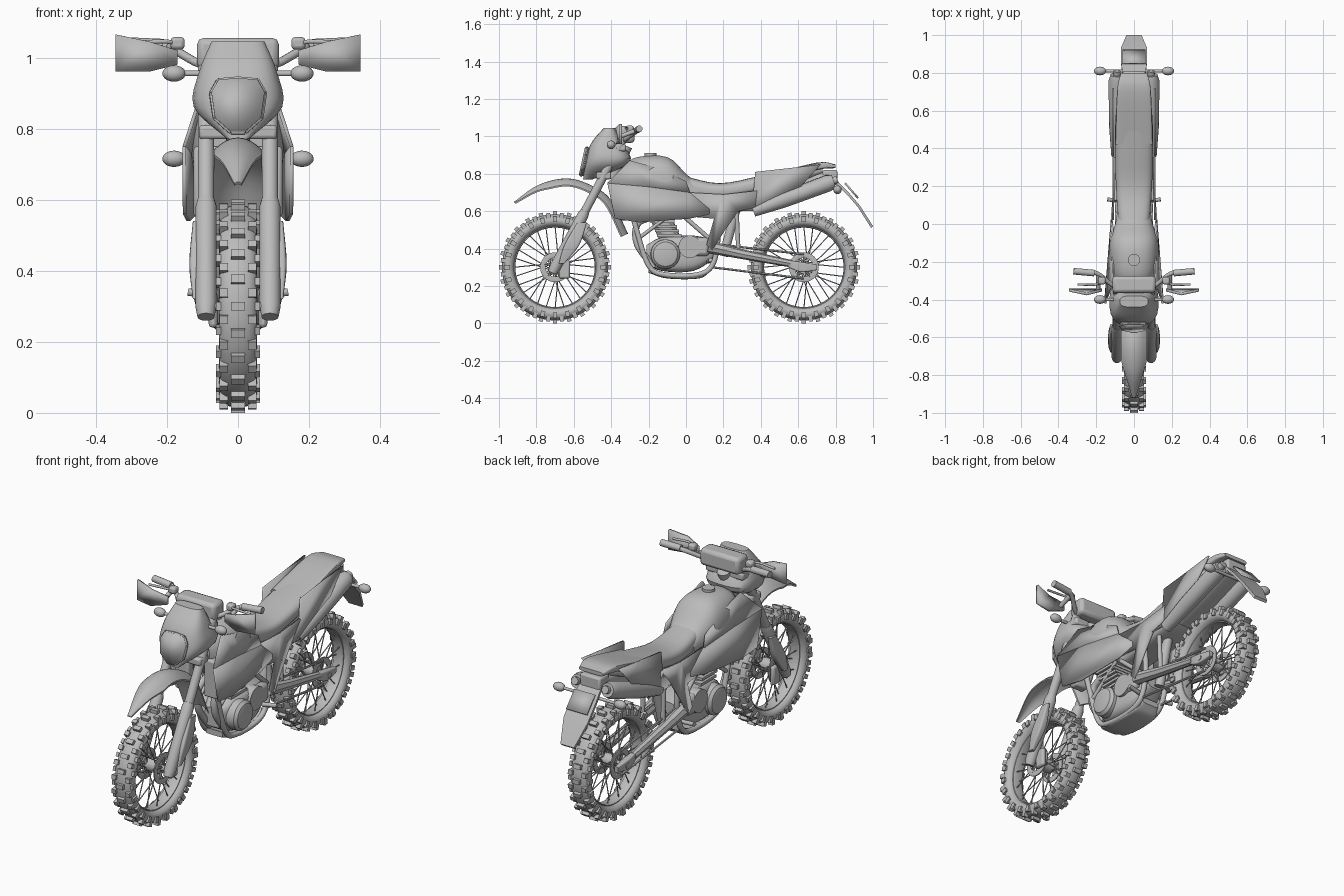
import bpy, bmesh, math
from mathutils import Vector, Quaternion, Matrix

if "Cube" in bpy.data.objects:
    bpy.data.objects.remove(bpy.data.objects["Cube"])

grey = bpy.data.materials.new("plain grey")
grey.use_nodes = True
grey.diffuse_color = (.5, .5, .5, 1)
grey.node_tree.nodes["Principled BSDF"].inputs["Base Color"].default_value = grey.diffuse_color
made = []


# Helpers: every part ends in finish()
def finish(name, bm, mirror=False, thick=0, bevel=0):
    bmesh.ops.recalc_face_normals(bm, faces=bm.faces)
    mesh = bpy.data.meshes.new(name)
    bm.to_mesh(mesh)
    bm.free()
    mesh.materials.append(grey)
    part = bpy.data.objects.new(name, mesh)
    bpy.context.collection.objects.link(part)
    if thick:
        solid = part.modifiers.new("thickness", 'SOLIDIFY')
        solid.thickness, solid.offset = thick, 0
    if bevel:
        edge = part.modifiers.new("bevel", 'BEVEL')
        edge.width, edge.segments = bevel, 2
    if mirror:
        part.modifiers.new("mirror", 'MIRROR')
    made.append(part)


def loft(name, rings, closed=False, **options):
    bm = bmesh.new()
    rows = [[bm.verts.new(point) for point in ring] for ring in rings]
    pairs = list(zip(rows, rows[1:]))
    if closed:
        pairs.append((rows[-1], rows[0]))
    else:
        bm.faces.new(rows[0])
        bm.faces.new(rows[-1])
    for low, high in pairs:
        for j in range(len(low)):
            bm.faces.new((low[j - 1], low[j], high[j], high[j - 1]))
    finish(name, bm, **options)


def curve(points, steps=5):
    # smooth path through the points, in any number of dimensions
    p = [Vector(q) for q in points]
    p = [2 * p[0] - p[1]] + p + [2 * p[-1] - p[-2]]
    path = []
    for a, b, c, d in zip(p, p[1:], p[2:], p[3:]):
        for s in range(steps):
            t = s / steps
            path.append(b + (c - a) * t / 2 + (2 * a - 5 * b + 4 * c - d) * t * t / 2
                        + (3 * b - a - 3 * c + d) * t ** 3 / 2)
    return path + [p[-2]]


def oval(count, width, height, power):
    # superellipse outline
    outline = []
    for i in range(count):
        angle = math.tau * (i + .5) / count
        c, s = math.cos(angle), math.sin(angle)
        outline.append((width * math.copysign(abs(c) ** (2 / power), c),
                        height * math.copysign(abs(s) ** (2 / power), s)))
    return outline


def hull(name, axis, keys, power=3, offset=0, **options):
    # each key: position along the axis, low, high, half width
    rings = []
    for t, low, high, width in curve(keys, 4):
        middle = (low + high) / 2
        outline = oval(24, width, (high - low) / 2, power)
        rings.append([(offset + x, t, middle + h) if axis == 'y' else (offset + x, middle + h, t)
                      for x, h in outline])
    loft(name, rings, **options)


def side(x, *points):
    # path or outline at one distance from the centre plane
    return [Vector((x, y, z)) for y, z in points]


def tube(name, points, radius, sides=12, **options):
    p = [Vector(q) for q in points]
    radii = radius if isinstance(radius, list) else [radius] * len(p)
    tangents = [(b - a).normalized() for a, b in zip(p[:1] + p, p[1:] + p[-1:])]
    arm = tangents[0].orthogonal().normalized()
    rings, previous = [], tangents[0]
    for point, tangent, r in zip(p, tangents, radii):
        arm = previous.rotation_difference(tangent) @ arm
        rings.append([point + r * (Quaternion(tangent, math.tau * j / sides) @ arm) for j in range(sides)])
        previous = tangent
    loft(name, rings, **options)


def panel(name, outline, thick=.01, mirror=True):
    bm = bmesh.new()
    bm.faces.new([bm.verts.new(point) for point in outline])
    finish(name, bm, mirror=mirror, thick=thick)


def block(name, centre, size, bevel=.01, **options):
    bm = bmesh.new()
    bmesh.ops.create_cube(bm, size=1, matrix=Matrix.Translation(centre) @ Matrix.Diagonal((*size, 1)))
    finish(name, bm, bevel=bevel, **options)


# Wheels: tire, rim, knobs, spokes, hub and brake discs
def wheel(end, cy, cz=.3):
    def at(x, radius, angle):
        return Vector((x, cy + radius * math.cos(angle), cz + radius * math.sin(angle)))

    def spin(part, profile, **options):
        rings = [[at(x, r, math.tau * i / 56) for x, r in profile] for i in range(56)]
        loft(f"{end}_{part}", rings, closed=True, **options)

    spin("tire", [(x, .25 + h) for x, h in oval(16, .055, .035, 2.2)])
    spin("rim", [(x, .22 + h) for x, h in oval(8, .03, .008, 4)])
    spin("brake_disc", [(.05 + x, .065 + h) for x, h in oval(8, .004, .015, 6)], mirror=True)

    bm = bmesh.new()
    count = 24
    for i in range(count):
        for x, width, radius, shift in ((.01, .02, .285, 0), (.04, .025, .277, .5), (.055, .015, .257, 0)):
            turn = Matrix.Rotation(math.tau * (i + shift) / count, 4, 'X')
            bmesh.ops.create_cube(bm, size=1, matrix=Matrix.Translation((0, cy, cz)) @ turn
                                  @ Matrix.Translation((x, radius, 0)) @ Matrix.Diagonal((width, .03, .023, 1)))
    finish(end + "_knobs", bm, mirror=True)

    for i in range(28):
        angle = math.tau * i / 28
        lean = .7 if i % 4 < 2 else -.7
        x = .03 if i % 2 else -.03
        tube(end + "_spoke", [at(x, .03, angle + lean), at(x / 3, .22, angle)], .003, 5)
    for i in range(5):
        angle = math.tau * i / 5
        tube(end + "_disc_arm", [at(.05, .02, angle), at(.05, .06, angle + .3)], .006, 6, mirror=True)
    for part, reach, radius in (("hub", .04, .034), ("axle", .1, .014)):
        tube(f"{end}_{part}", [(-reach, cy, cz), (reach, cy, cz)], radius, 24)


wheel("front", -.7)
wheel("rear", .63)

# Front fork, guards and clamps
tube("fork_lower", side(.09, (-.715, .27), (-.7, .3), (-.55, .58), (-.54, .6)), [.024, .03, .03, .024],
     16, mirror=True)
tube("fork_upper", side(.09, (-.54, .6), (-.34, .98)), .023, 16, mirror=True)
hull("fork_guard", 'z', [(.32, -.68, -.65, .01), (.42, -.65, -.57, .02), (.54, -.58, -.53, .01)],
     5, .117, mirror=True)
block("brake_caliper", (.07, -.65, .29), (.025, .06, .1), mirror=True)
for y, z in ((-.44, .79), (-.36, .94)):
    block("fork_clamp", (0, y, z), (.22, .08, .04))
tube("steering_head", side(0, (-.4, .77), (-.32, .95)), .035)

# Front fender: arched section following the wheel, tapering to a tip
rings = []
path = curve(side(0, (-.92, .65), (-.79, .74), (-.64, .775), (-.51, .74), (-.4, .66), (-.31, .48)))
for i, point in enumerate(path):
    along = path[min(i + 1, len(path) - 1)] - path[max(i - 1, 0)]
    up = Vector((0, -along.z, along.y)).normalized()
    grow = min(1, .15 + i / 8)
    spread = [u / 4 for u in range(-4, 5)]
    outer = [point + Vector((.068 * grow * u, 0, 0)) - up * (.035 * grow * u * u) for u in spread]
    rings.append(outer + [v - up * .008 for v in reversed(outer)])
loft("front_fender", rings)

# Headlight mask and framed lamp
hull("headlight_mask", 'z', [(.77, -.55, -.5, .03), (.86, -.54, -.3, .125), (.96, -.51, -.34, .11),
                             (1.045, -.44, -.38, .075)])
half = [(0, .94), (.055, .935), (.075, .9), (.065, .83), (.02, .79)]
lamp = [Vector((x, -.735 + z * .22, z)) for x, z in half + [(-x, z) for x, z in half[:0:-1]]]
panel("headlight_lens", lamp, .025, mirror=False)
for start, stop in zip(lamp, lamp[1:] + lamp[:1]):
    tube("headlight_frame", [start, stop], .007, 6)

# Handlebar, pad, levers and hand guards
tube("handlebar", curve([(0, -.33, .98), (.1, -.33, .98), (.2, -.26, 1.03), (.31, -.25, 1.04)]), .012, mirror=True)
tube("grip", [(.21, -.26, 1.035), (.32, -.25, 1.04)], .018, mirror=True)
block("handlebar_pad", (0, -.32, 1.01), (.23, .09, .09), .018)
panel("hand_guard", [(.345, -.35, 1.065), (.345, -.35, .96), (.25, -.37, .96), (.17, -.35, .98),
                     (.17, -.35, 1.02), (.25, -.37, 1.045)], .015)
tube("guard_bracket", [(.19, -.27, 1.03), (.19, -.35, 1)], .012, mirror=True)
tube("lever", curve([(.17, -.29, 1.03), (.2, -.32, 1.045), (.3, -.32, 1.04)]), .006, mirror=True)
block("brake_reservoir", (.17, -.3, 1.04), (.04, .04, .035), mirror=True)

# Turn signals, front and rear
for end, y, z in (("front", -.4, .955), ("rear", .81, .715)):
    bm = bmesh.new()
    bmesh.ops.create_uvsphere(bm, u_segments=16, v_segments=10, radius=1, matrix=Matrix.Translation((.18, y, z))
                              @ Matrix.Diagonal((.033, .023, .023, 1)))
    finish(end + "_signal", bm, mirror=True)
    tube(end + "_signal_stem", [(0, y, z), (.16, y, z)], .008, mirror=True)


# Tank and shrouds, which flare towards the front
def flare(*points):
    return [(.12 - y * .08 - max(0, z - .74) / 4, y, z) for y, z in points]


hull("tank", 'y', [(-.34, .7, .84, .07), (-.26, .62, .89, .12), (-.1, .6, .89, .13), (0, .62, .8, .1),
                   (.06, .64, .75, .09)], 2.5)
tube("filler_cap", side(0, (-.19, .89), (-.19, .91)), .032, 20)
panel("shroud_upper", flare((-.42, .75), (-.3, .87), (-.15, .83), (0, .76), (.02, .7), (-.2, .73)))
panel("shroud_lower", flare((-.42, .75), (-.2, .73), (.02, .7), (.15, .59), (.02, .56), (-.25, .54), (-.38, .56)))
block("radiator", (.085, -.33, .65), (.08, .05, .2), mirror=True)

# Seat, side covers and tail
hull("seat", 'y', [(-.02, .67, .79, .08), (.18, .66, .75, .095), (.4, .7, .79, .1), (.6, .75, .83, .095),
                   (.73, .8, .84, .05)])
hull("airbox", 'y', [(-.02, .56, .7, .08), (.3, .6, .72, .09), (.45, .66, .76, .08)], 5)
panel("side_cover", side(.11, (.02, .7), (.2, .69), (.38, .71), (.37, .62), (.28, .6), (.21, .5), (.14, .39),
                         (.11, .42), (.15, .56), (.03, .57)))
panel("tail_cover", side(.11, (.37, .81), (.55, .83), (.72, .85), (.64, .76), (.56, .67), (.4, .6), (.28, .6),
                         (.36, .7)))
hull("tail_rack", 'y', [(.42, .74, .79, .1), (.7, .82, .86, .09), (.8, .83, .85, .07)], 6)
hull("rear_inner_fender", 'y', [(.4, .62, .7, .06), (.6, .68, .78, .06), (.79, .75, .82, .06)], 4)
tube("muffler", side(.09, (.36, .6), (.52, .66), (.76, .75), (.79, .76)), [.03, .042, .045, .035], 16, mirror=True)
tube("muffler_tip", side(.09, (.77, .755), (.81, .77)), .02, mirror=True)
block("tail_lamp", (0, .77, .78), (.12, .08, .08))
flap = [(.06, .79, .78), (.07, .87, .7), (.07, .93, .63), (.04, 1, .52)]
loft("rear_mudflap", [[(x, y, z), (-x, y, z), (-x, y - .01, z - .01), (x, y - .01, z - .01)] for x, y, z in flap])
panel("number_plate", [(x, y, z) for x, y, z in ((.06, .85, .75), (.06, .92, .67), (-.06, .92, .67),
                                                 (-.06, .85, .75))], mirror=False)

# Engine
hull("crankcase", 'y', [(-.21, .32, .42, .05), (-.13, .28, .46, .085), (.04, .28, .47, .085), (.17, .36, .44, .05)], 4)
tube("engine_cover", [(x, -.11, .37) for x in (.05, .105, .12, .125)], [.08, .078, .065, .045], 28, mirror=True)
tube("sprocket_cover", [(.05, .02, .41), (.1, .02, .41)], .06, 28, mirror=True)
block("clutch_housing", (.075, .06, .41), (.05, .13, .1), .02, mirror=True)
for i in range(6):
    block("cylinder_fin", (0, -.09 - i * .012, .47 + i * .025), (.14, .13, .014), 0)
tube("cylinder_barrel", side(0, (-.08, .44), (-.16, .62)), .055, 16)

# Frame tubes, exhaust header and footrests
tube("cradle_tube", curve(side(.065, (-.33, .74), (-.27, .52), (-.2, .31), (-.11, .26), (.06, .26), (.14, .31),
                               (.17, .44), (.16, .6))), .014, mirror=True)
tube("front_brace", side(.065, (-.26, .45), (-.06, .6)), .01, mirror=True)
tube("rear_brace", side(.07, (-.02, .58), (.14, .44)), .012, mirror=True)
tube("exhaust_header", curve(side(.05, (-.18, .57), (-.26, .53), (-.26, .42), (-.17, .3))), .018, mirror=True)
hull("skid_plate", 'y', [(-.2, .27, .3, .05), (-.1, .24, .27, .07), (.07, .24, .27, .07), (.13, .28, .31, .05)], 5)
tube("footrest", [(.06, .12, .33), (.14, .13, .34)], .011, mirror=True)

# Swingarm, shock and chain
tube("swingarm", side(.08, (.12, .41), (.3, .37), (.56, .32)), [.034, .026, .02], 8, mirror=True)
hull("axle_block", 'y', [(.53, .31, .34, .01), (.61, .275, .33, .018), (.7, .285, .315, .01)], 6, .08, mirror=True)
tube("shock", side(0, (.27, .62), (.2, .36)), .025)
tube("subframe_strut", side(.06, (.27, .61), (.28, .39)), .012, mirror=True)
for start, stop in (((.1, .43), (.63, .37)), ((.14, .3), (.63, .24))):
    tube("chain_run", side(.06, start, stop), .006, 6, mirror=True)

# Shading
bpy.ops.object.select_all(action='DESELECT')
for part in made:
    part.select_set(True)
bpy.context.view_layer.objects.active = made[0]
bpy.ops.object.shade_smooth_by_angle(angle=math.radians(35))
